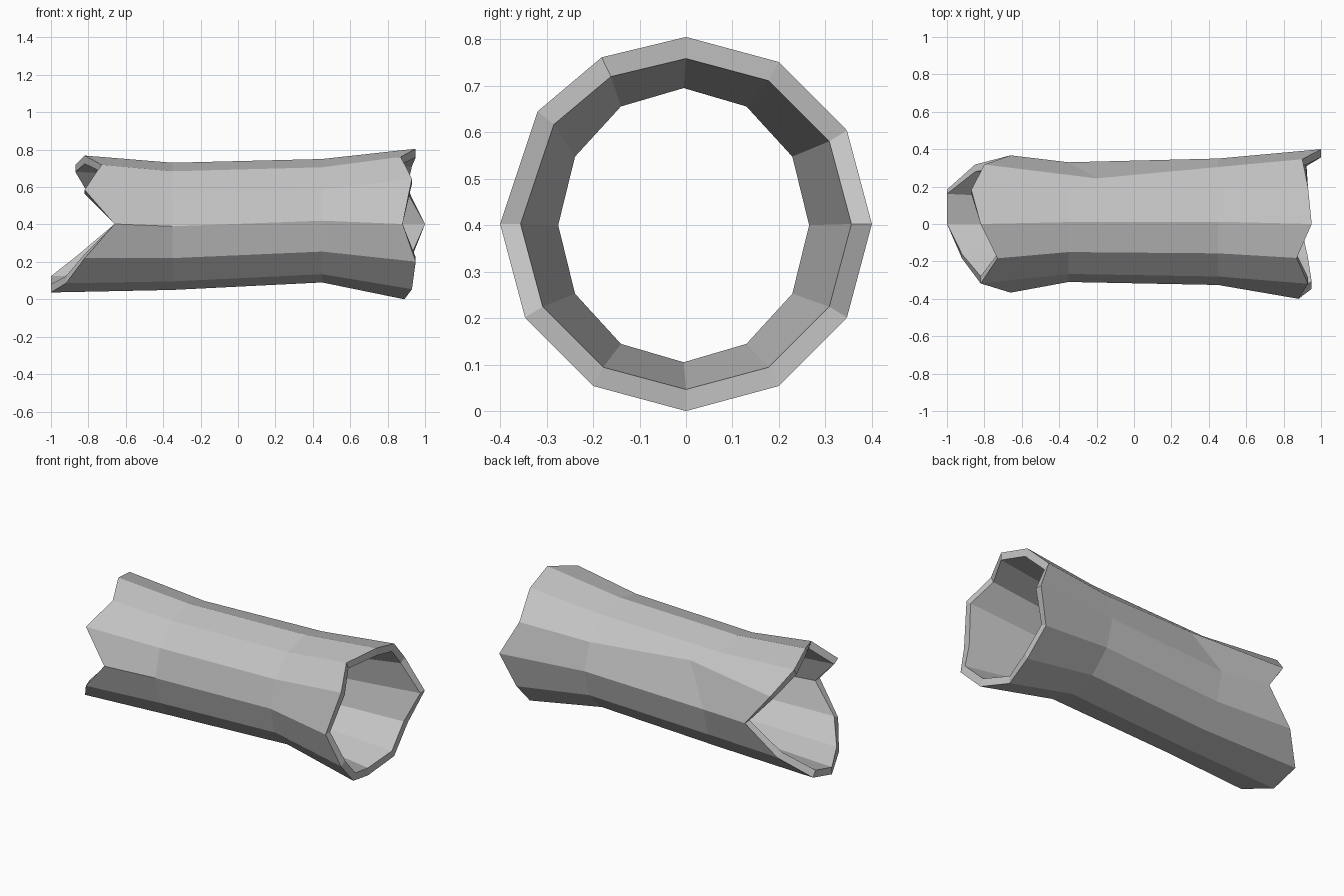
import bpy, bmesh, math

cube = bpy.data.objects.get("Cube")
if cube:
    bpy.data.objects.remove(cube, do_unlink=True)

SIDES = 12
MID = 0.4025
WALL = 0.044
# Ragged end positions, going round from the back side over the top
LEFT_RIM = [-.66, -.80, -.87, -.82, -.73, -.82, -.66, -.82, -.92, -1, -1, -.85]
RIGHT_RIM = [1, .90, .93, .95, .87, .93, .88, .95, .93, .89, .93, .92]

bark = bpy.data.materials.new("grey wood")
bark.use_nodes = True
bark.diffuse_color = (.55, .55, .55, 1)
bark.node_tree.nodes["Principled BSDF"].inputs["Base Color"].default_value = (.55, .55, .55, 1)


def ring(bm, xs, cy, cz, ry, rz, bend={}):
    """Twelve-sided loop; bend turns single corners by some degrees."""
    loop = []
    for k in range(SIDES):
        a = math.radians(30 * k + bend.get(k, 0))
        loop.append(bm.verts.new((xs[k], cy + ry * math.cos(a), cz + rz * math.sin(a))))
    return loop


def bridge(bm, a, b):
    for k in range(SIDES):
        n = (k + 1) % SIDES
        bm.faces.new((a[k], a[n], b[n], b[k]))


bm = bmesh.new()
waist_left = [-.35] * SIDES
waist_left[1] = -.2
waist_right = [.45] * SIDES
knot = {4: -3, 5: -7}

# Outer bark, then back along the hollow
loops = [
    ring(bm, LEFT_RIM, 0, MID, .367, .366),
    ring(bm, waist_left, .01, .39, .32, .34, {1: 13}),
    ring(bm, waist_right, .012, .42, .338, .33),
    ring(bm, RIGHT_RIM, 0, MID, .4, .4025, knot),
    ring(bm, RIGHT_RIM, 0, MID, .4 - WALL, .4 - WALL, knot),
    ring(bm, [.45] * SIDES, -.005, .4, .27, .295),
    ring(bm, [-.35] * SIDES, -.005, .4, .27, .295),
    ring(bm, LEFT_RIM, 0, MID, .366 - WALL, .366 - WALL),
]
for i, loop in enumerate(loops):
    bridge(bm, loop, loops[(i + 1) % len(loops)])

bmesh.ops.recalc_face_normals(bm, faces=bm.faces)
mesh = bpy.data.meshes.new("hollow_log")
bm.to_mesh(mesh)
bm.free()
mesh.materials.append(bark)
log = bpy.data.objects.new("hollow_log", mesh)
bpy.context.collection.objects.link(log)
